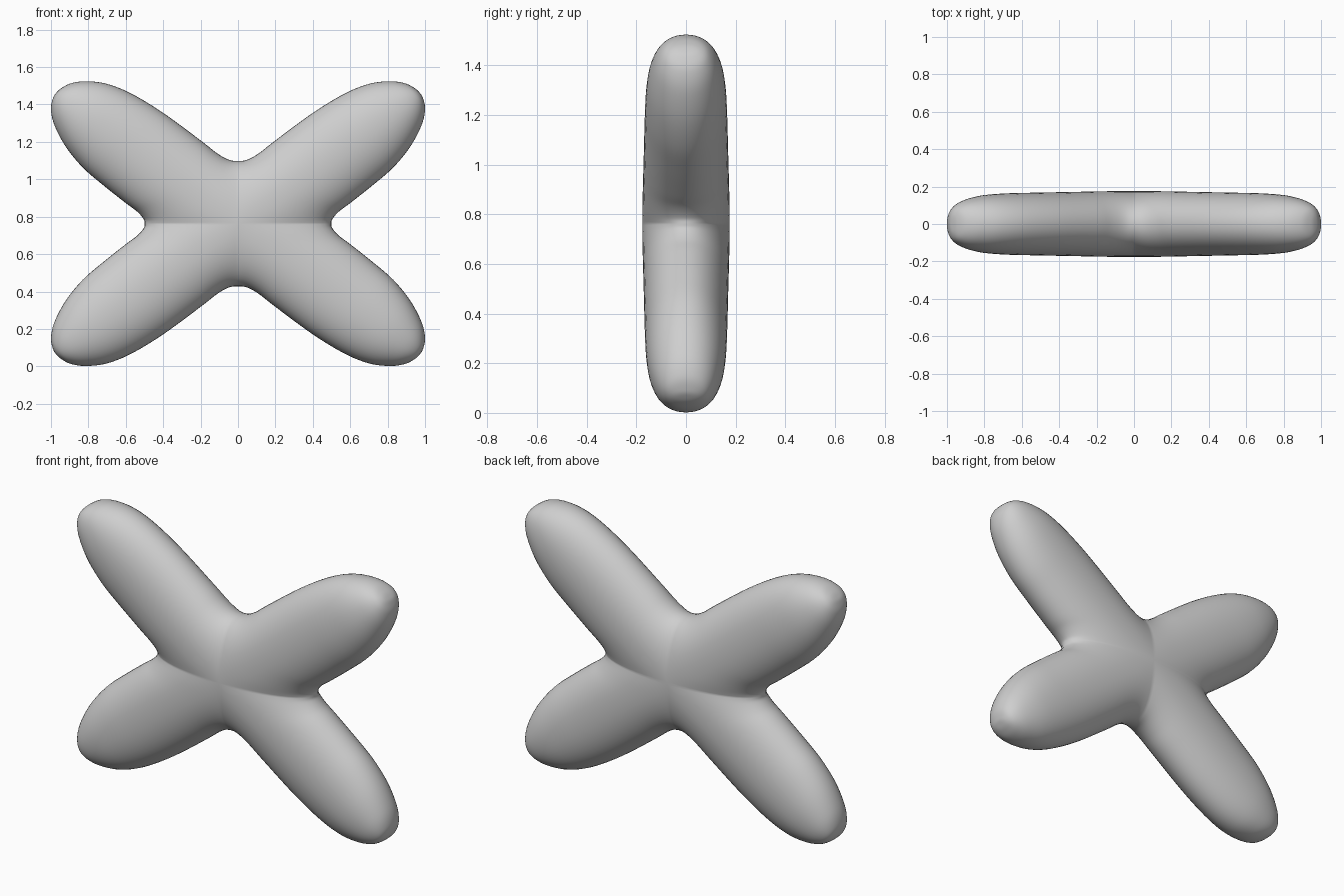
import bpy, bmesh
from math import sin, cos, pi
from mathutils import Vector

if "Cube" in bpy.data.objects:
    bpy.data.objects.remove(bpy.data.objects["Cube"], do_unlink=True)

SIDES, STEPS, CENTRE_Z, POWER = 48, 6, 0.763, 2.1

# One arm: upper edge x, z; lower edge x, z; half thickness; pull of the spine from the hub
RINGS = [
    (0, .335, .5, 0, .178, 0),
    (.05, .342, .505, .025, .178, .35),
    (.11, .375, .54, .065, .176, .65),
    (.2, .445, .6, .11, .173, .9),
    (.4, .592, .72, .205, .169, 1),
    (.57, .695, .83, .3, .165, 1),
    (.7, .747, .92, .41, .154, 1),
    (.81, .761, .981, .525, .129, 1),
    (.89, .751, 1, .61, .097, 1),
    (.942, .726, .99, .668, .058, 1),
    (.972, .699, .972, .699, 0, 1),
]


def spline(a, b, c, d, t):
    return [.5 * (2 * q + (r - p) * t + (2 * p - 5 * q + 4 * r - s) * t * t
                  + (3 * q - p - 3 * r + s) * t ** 3) for p, q, r, s in zip(a, b, c, d)]


def signed_power(v, e):
    return (abs(v) ** e) * (1 if v >= 0 else -1)


def ring_points(ux, uz, lx, lz, half, pull):
    upper, lower = Vector((ux, 0, uz)), Vector((lx, 0, lz))
    spine = (upper + lower) / 2 * pull
    points = []
    for i in range(SIDES):
        angle = 2 * pi * i / SIDES
        across = signed_power(round(cos(angle), 6), 2 / POWER)
        point = spine.lerp(upper if across > 0 else lower, abs(across))
        point.y = -half * signed_power(round(sin(angle), 6), 2 / POWER)
        points.append(point)
    return points


# Smooth the rings; mirror the first so the arms blend at the hub, and the last so the tip is round
x, z, x2, z2, half, pull = RINGS[1]
tx, tz, tx2, tz2, thick, full = RINGS[-2]
keys = ([(-x, z, x2, -z2, half, -pull)] + RINGS + [(tx2, tz2, tx, tz, -thick, full)])
samples = [spline(*keys[k:k + 4], s / STEPS)
           for k in range(len(RINGS) - 1) for s in range(STEPS)]

bm = bmesh.new()
loops = [[bm.verts.new(p) for p in ring_points(*s)] for s in samples]
for a, b in zip(loops, loops[1:]):
    for i in range(SIDES):
        j = (i + 1) % SIDES
        bm.faces.new((a[i], a[j], b[j], b[i]))
tip = bm.verts.new((RINGS[-1][0], 0, RINGS[-1][1]))
for i in range(SIDES):
    bm.faces.new((loops[-1][i], loops[-1][(i + 1) % SIDES], tip))
# Keep the hub seam exactly on the mirror planes
for v in loops[0]:
    if abs(v.co.x) < abs(v.co.z):
        v.co.x = 0
    else:
        v.co.z = 0
bmesh.ops.recalc_face_normals(bm, faces=bm.faces)
# Point the open arm's faces outward
front = min(bm.faces, key=lambda f: f.calc_center_median().y)
if front.normal.y > 0:
    bmesh.ops.reverse_faces(bm, faces=bm.faces)
mesh = bpy.data.meshes.new("cross_body")
bm.to_mesh(mesh)
bm.free()

# Four arms by mirroring
body = bpy.data.objects.new("cross_body", mesh)
bpy.context.collection.objects.link(body)
body.location.z = CENTRE_Z
mirror = body.modifiers.new("four_arms", 'MIRROR')
mirror.use_axis = (True, False, True)
mirror.merge_threshold = 0.0005

# Soften the creases where the arms meet, leaving the outline as it is
soften = body.modifiers.new("soft_hub", 'SMOOTH')
soften.factor = .5
soften.iterations = 12
soften.use_x = soften.use_z = False

# Soft grey finish
grey = bpy.data.materials.new("light_grey")
grey.use_nodes = True
colour = (.62, .62, .62, 1)
grey.diffuse_color = colour
grey.node_tree.nodes["Principled BSDF"].inputs["Base Color"].default_value = colour
mesh.materials.append(grey)
for poly in mesh.polygons:
    poly.use_smooth = True
